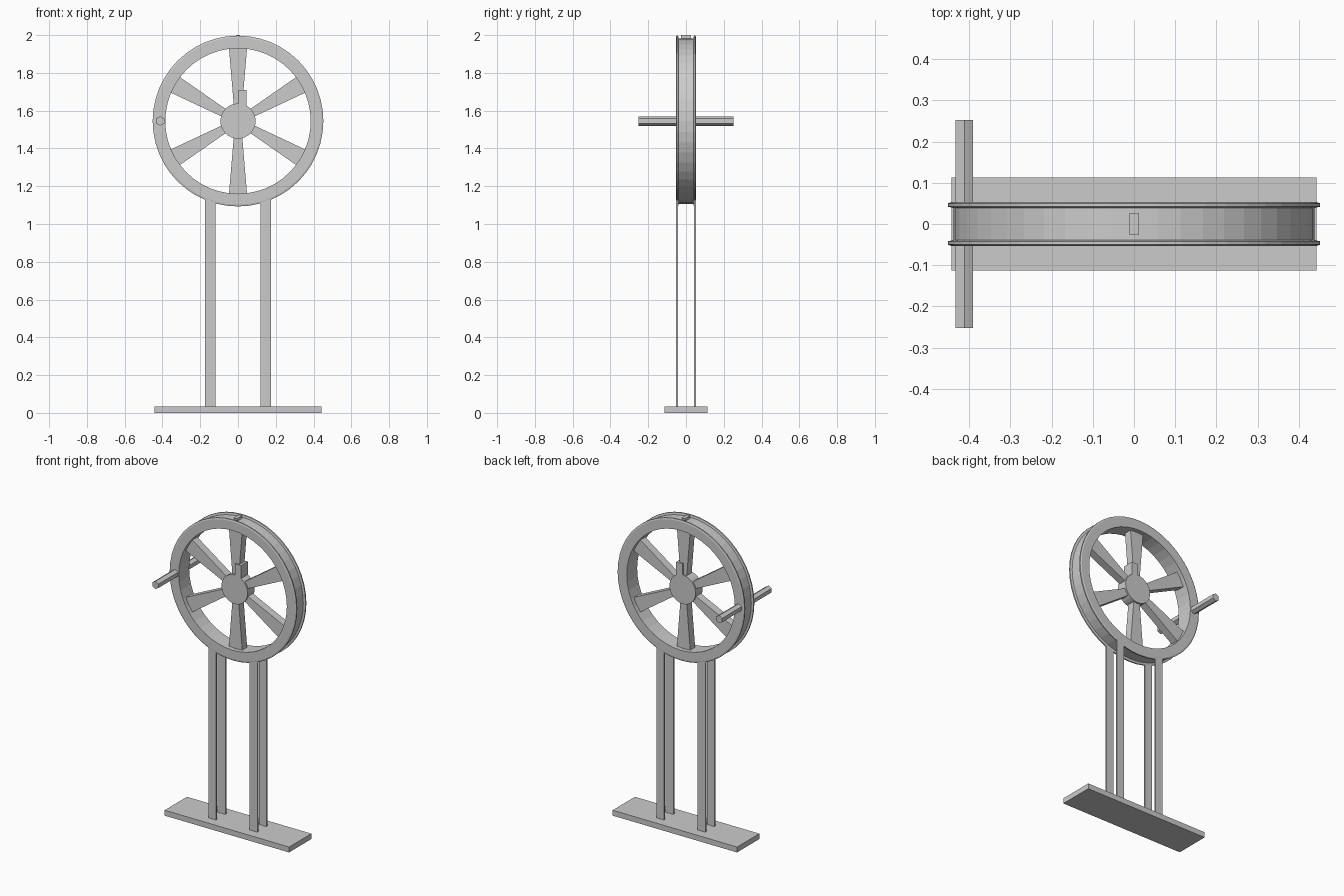
import bpy, bmesh, math
from mathutils import Matrix, Vector

if "Cube" in bpy.data.objects:
    bpy.data.objects.remove(bpy.data.objects["Cube"])

CZ = 1.545  # wheel axle height


def finish(name, bm, smooth=False):
    bmesh.ops.recalc_face_normals(bm, faces=bm.faces)
    me = bpy.data.meshes.new(name)
    bm.to_mesh(me)
    bm.free()
    ob = bpy.data.objects.new(name, me)
    bpy.context.collection.objects.link(ob)
    return ob


def box(name, lo, hi):
    lo, hi = Vector(lo), Vector(hi)
    bm = bmesh.new()
    bmesh.ops.create_cube(bm, size=1, matrix=Matrix.Translation((lo + hi) / 2)
                          @ Matrix.Diagonal((*(hi - lo), 1)))
    return finish(name, bm)


def prism(name, outline, y):
    """Extrude an x/z outline from -y to y."""
    bm = bmesh.new()
    f = bm.faces.new([bm.verts.new((px, -y, pz)) for px, pz in outline])
    geo = bmesh.ops.extrude_face_region(bm, geom=[f])["geom"]
    bmesh.ops.translate(bm, vec=(0, 2 * y, 0),
                        verts=[v for v in geo if isinstance(v, bmesh.types.BMVert)])
    return finish(name, bm)


def ngon(cx, cz, r, n):
    return [(cx + r * math.sin(2 * math.pi * i / n), cz + r * math.cos(2 * math.pi * i / n))
            for i in range(n)]


def ring(name, profile, n):
    """Revolve a closed (radius, y) profile about the wheel axle."""
    bm = bmesh.new()
    loops = []
    for i in range(n):
        a = 2 * math.pi * i / n
        loops.append([bm.verts.new((r * math.sin(a), y, CZ + r * math.cos(a)))
                      for r, y in profile])
    m = len(profile)
    for i in range(n):
        p, q = loops[i], loops[(i + 1) % n]
        for j in range(m):
            k = (j + 1) % m
            bm.faces.new((p[j], p[k], q[k], q[j]))
    return finish(name, bm)


# Base plate and four thin posts
box("base_plate", (-0.443, -0.113, 0), (0.443, 0.113, 0.035))
for sx in (-1, 1):
    for sy in (-1, 1):
        x, y = sx * 0.147, sy * 0.047
        box("post", (x - 0.027, y - 0.005, 0.03), (x + 0.027, y + 0.005, 1.135))

# Rim with a raised flange on each edge
half = [(0.385, 0.053), (0.443, 0.053), (0.452, 0.05), (0.452, 0.042), (0.438, 0.039)]
ring("wheel_rim", half + [(r, -y) for r, y in reversed(half)], 48)

# Hub and flared spokes
prism("hub", ngon(0, CZ, 0.093, 32), 0.035)
for i in range(6):
    a = i * math.pi / 3
    c, s = math.cos(a), math.sin(a)
    pts = [(-0.022, 0.08), (0.022, 0.08), (0.048, 0.388), (-0.048, 0.388)]
    prism("spoke", [(u * c + v * s, CZ - u * s + v * c) for u, v in pts], 0.025)

# Hub lug, rim marker and hexagonal crank handle
box("hub_lug", (0.002, -0.035, CZ + 0.07), (0.045, 0.035, 1.71))
box("rim_marker", (-0.011, -0.027, 1.975), (0.011, 0.027, 2.0))
prism("crank_handle", ngon(-0.412, CZ, 0.025, 6), 0.252)
